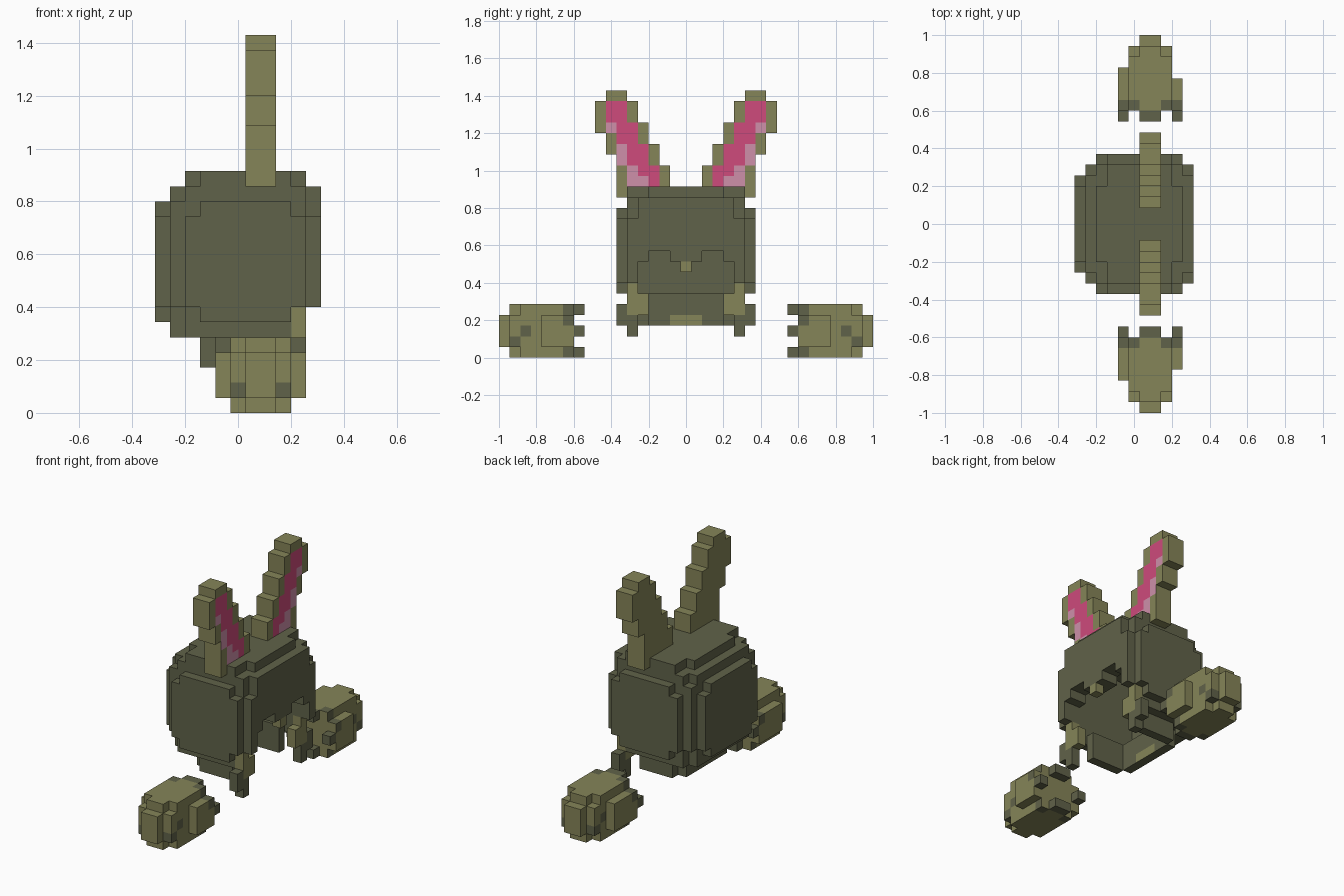
import bpy, bmesh, math

if "Cube" in bpy.data.objects:
    bpy.data.objects.remove(bpy.data.objects["Cube"])

V = 2 / 35                      # edge of one block
DARK, TAN, PINK, PALE = range(4)


def material(name, rgb):
    m = bpy.data.materials.new(name)
    m.diffuse_color = (*rgb, 1)
    m.use_nodes = True
    m.node_tree.nodes["Principled BSDF"].inputs["Base Color"].default_value = m.diffuse_color
    return m


MATS = [material("dark olive", (0.118, 0.123, 0.067)),
        material("light olive", (0.235, 0.232, 0.098)),
        material("deep pink", (0.62, 0.07, 0.20)),
        material("pale pink", (0.62, 0.28, 0.40))]


def box(i0, i1, j0, j1, k0, k1):
    return {(i, j, k) for i in range(i0, i1) for j in range(j0, j1) for k in range(k0, k1)}


def mirror(cells):
    return {(i, 34 - j, k) for i, j, k in cells}


SIDES = [((1, 0, 0), [(1, 0, 0), (1, 1, 0), (1, 1, 1), (1, 0, 1)]),
         ((-1, 0, 0), [(0, 0, 0), (0, 0, 1), (0, 1, 1), (0, 1, 0)]),
         ((0, 1, 0), [(0, 1, 0), (0, 1, 1), (1, 1, 1), (1, 1, 0)]),
         ((0, -1, 0), [(0, 0, 0), (1, 0, 0), (1, 0, 1), (0, 0, 1)]),
         ((0, 0, 1), [(0, 0, 1), (1, 0, 1), (1, 1, 1), (0, 1, 1)]),
         ((0, 0, -1), [(0, 0, 0), (0, 1, 0), (1, 1, 0), (1, 0, 0)])]


def build(name, cells, colour, flip=False):
    """Skin a set of blocks; colour(cell, side) gives the material."""
    bm = bmesh.new()
    verts = {}

    def vert(p):
        if p not in verts:
            verts[p] = bm.verts.new(((p[0] - 5.5) * V, (p[1] - 17.5) * V, p[2] * V))
        return verts[p]

    shown = mirror(cells) if flip else cells
    for c in sorted(shown):
        for side, corners in SIDES:
            if tuple(a + b for a, b in zip(c, side)) in shown:
                continue
            f = bm.faces.new([vert(tuple(a + b for a, b in zip(c, q))) for q in corners])
            source = (c[0], 34 - c[1], c[2]) if flip else c
            f.material_index = colour(source, side)
    bmesh.ops.dissolve_limit(bm, angle_limit=math.radians(1), verts=bm.verts[:],
                             edges=bm.edges[:], delimit={'MATERIAL'})
    me = bpy.data.meshes.new(name)
    bm.to_mesh(me)
    bm.free()
    for m in MATS:
        me.materials.append(m)
    ob = bpy.data.objects.new(name, me)
    bpy.context.collection.objects.link(ob)
    return ob


# Stepped round hood
hood = (box(0, 1, 13, 22, 7, 13) | box(0, 1, 14, 21, 6, 14)          # back plate
        | box(1, 11, 12, 23, 7, 14) | box(1, 9, 13, 22, 5, 15)
        | box(2, 9, 12, 23, 5, 15) | box(2, 10, 12, 23, 7, 15)
        | box(3, 9, 12, 23, 15, 16) | box(2, 10, 14, 21, 15, 16)     # crown
        | box(3, 9, 11, 24, 6, 14) | box(2, 10, 11, 24, 7, 13)       # side plates
        | box(9, 11, 13, 22, 7, 15))
hood -= box(10, 11, 12, 13, 13, 14) | box(10, 11, 22, 23, 13, 14)
# Hollow inside, open below and through the face
hood -= box(2, 9, 13, 22, 6, 14) | box(4, 9, 14, 21, 5, 6) | box(8, 11, 13, 22, 5, 9)
for hump in (14, 19):
    hood -= box(8, 11, hump, hump + 2, 9, 10)
tooth = box(10, 11, 17, 18, 8, 9)
build("hood", hood | tooth, lambda c, s: TAN if c in tooth else DARK)

# U-shaped collar under the hood
collar = box(3, 4, 14, 21, 3, 5) | box(4, 8, 13, 14, 3, 5) | box(4, 8, 21, 22, 3, 5)
build("collar", collar,
      lambda c, s: TAN if c[0] == 3 and c[2] == 3 and 16 <= c[1] < 19 and s[0] > 0 else DARK)

# Ears: (row, first block, last block + 1) for the -y ear
EAR = [(15, 11, 12), (16, 11, 16), (17, 11, 16), (18, 11, 15), (19, 10, 15), (20, 10, 14),
       (21, 9, 14), (22, 9, 13), (23, 9, 13), (24, 10, 12)]
ear = set()
for k, j0, j1 in EAR:
    ear |= box(6, 8, j0, j1, k, k + 1)
INNER = {16: (12, 14, 15), 17: (12, 13, 15), 18: (11, 12, 14), 19: (11, 12, 14),
         20: (11, 11, 13), 21: (10, 11, 13), 22: (10, 10, 12), 23: (10, 10, 12)}


def ear_colour(c, side):
    if side == (1, 0, 0) and c[2] in INNER:
        pale, deep, end = INNER[c[2]]
        if deep <= c[1] < end:
            return PINK
        if pale <= c[1] < deep:
            return PALE
    return TAN


# Small arms hanging below the hood's front corners
arm = box(9, 10, 12, 13, 2, 7) | box(9, 10, 11, 12, 3, 5) | box(9, 10, 13, 14, 4, 6)

# Detached paws with notched inner ends
paw = (box(6, 8, 0, 1, 1, 4) | box(5, 9, 1, 2, 1, 4) | box(6, 8, 1, 2, 0, 5)
       | box(5, 9, 2, 7, 0, 5) | box(4, 5, 3, 7, 1, 4) | box(9, 10, 4, 7, 1, 4)
       | box(6, 8, 7, 8, 0, 1) | box(6, 8, 7, 8, 4, 5)
       | box(4, 5, 7, 8, 2, 3) | box(9, 10, 7, 8, 2, 3))


def paw_colour(c, side):
    i, j, k = c
    spot = (j == 2 and k == 2) or (j == 1 and k == 1 and i in (5, 8))
    rim = j == 7 or (j == 6 and (k >= 3 or k == 0) and i not in (6, 7) and side[1] == 0)
    return DARK if spot or rim else TAN


for label, flip in (("left", False), ("right", True)):
    build(label + "_ear", ear, ear_colour, flip)
    build(label + "_arm", arm, lambda c, s: TAN if c[2] >= 4 and c[1] > 11 else DARK, flip)
    build(label + "_paw", paw, paw_colour, flip)
